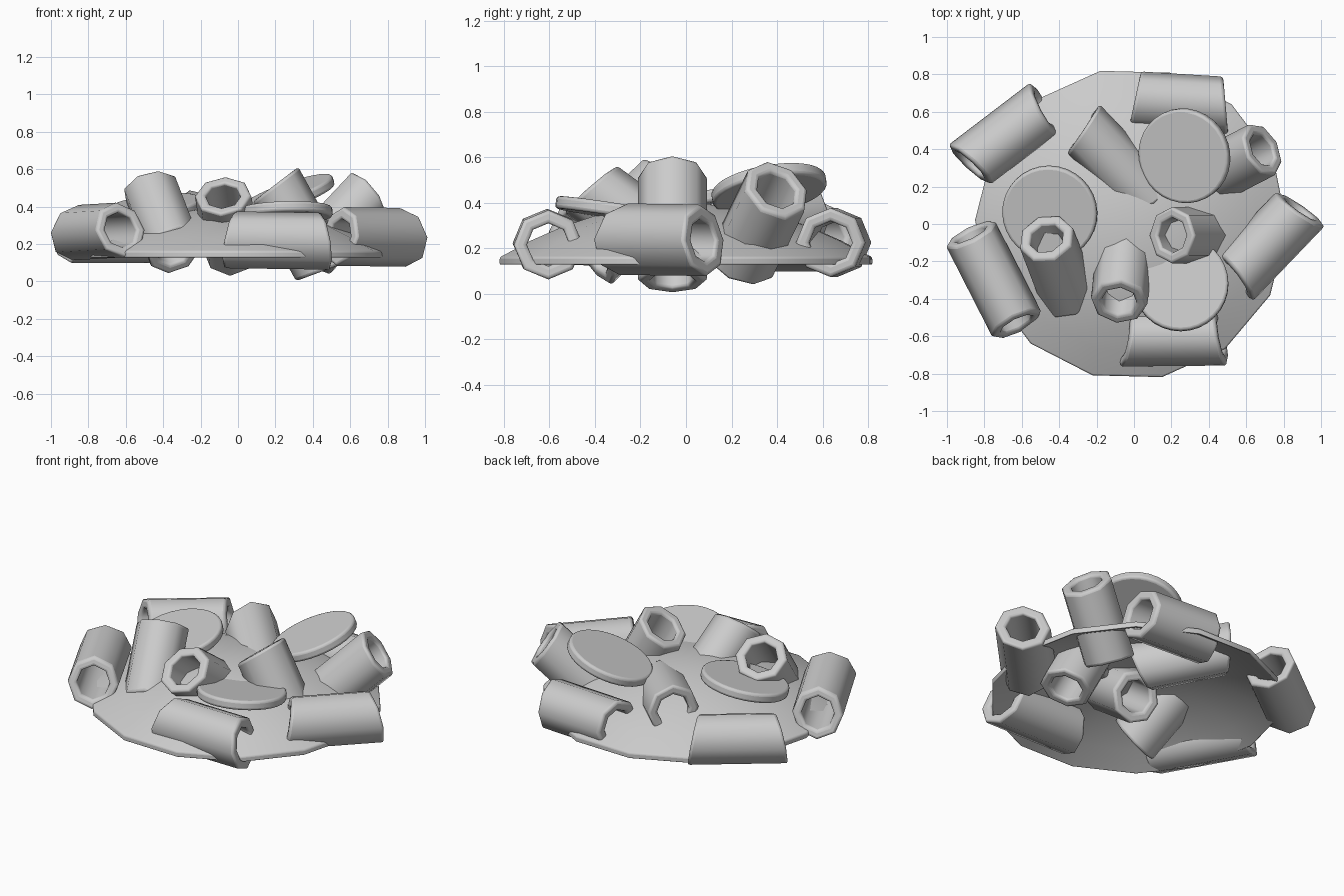
import bpy, bmesh, math
from mathutils import Vector

cube = bpy.data.objects.get("Cube")
if cube:
    bpy.data.objects.remove(cube, do_unlink=True)


def lathe(name, profile, sides, closed=False, slant=0.0, long_side=0):
    """Revolve an (r, z) profile around z; slant lengthens both ends on the long side."""
    bm = bmesh.new()
    rings = []
    toward = math.radians(long_side)
    for r, z in profile:
        count = sides if r > 0 else 1
        angles = [math.tau * i / sides for i in range(count)]
        rings.append([bm.verts.new((r * math.cos(a), r * math.sin(a),
                                    z + math.copysign(slant, z) * r * math.cos(a - toward)))
                      for a in angles])
    pairs = list(zip(rings, rings[1:]))
    if closed:
        pairs.append((rings[-1], rings[0]))
    for a, b in pairs:
        for i in range(sides):
            j = (i + 1) % sides
            quad = [a[i % len(a)], a[j % len(a)], b[j % len(b)], b[i % len(b)]]
            bm.faces.new(list(dict.fromkeys(quad)))
    bmesh.ops.recalc_face_normals(bm, faces=bm.faces)
    mesh = bpy.data.meshes.new(name)
    bm.to_mesh(mesh)
    bm.free()
    obj = bpy.data.objects.new(name, mesh)
    bpy.context.collection.objects.link(obj)
    return obj


def finish(obj, bevel, smooth):
    mod = obj.modifiers.new("Soft edges", 'BEVEL')
    mod.width, mod.segments = bevel, 3
    mod.limit_method, mod.angle_limit = 'ANGLE', math.radians(60)
    bpy.ops.object.select_all(action='DESELECT')
    obj.select_set(True)
    bpy.context.view_layer.objects.active = obj
    bpy.ops.object.shade_smooth_by_angle(angle=math.radians(smooth))


def place(obj, centre, axis):
    obj.location = centre
    obj.rotation_mode = 'QUATERNION'
    obj.rotation_quaternion = Vector(axis).to_track_quat('Z', 'Y')


def tube(name, start, end, slant, long_side, outer=0.152, inner=0.094):
    a, b = Vector(start), Vector(end)
    h = (b - a).length / 2
    wall = [(inner, -h), (outer, -h), (outer, h), (inner, h)]
    obj = lathe(name, wall, 8, True, slant, long_side)
    place(obj, (a + b) / 2, b - a)
    finish(obj, 0.016, 50)


def slice_disc(name, centre, normal, radius=0.255, h=0.028):
    obj = lathe(name, [(0, -h), (radius, -h), (radius, h), (0, h)], 32)
    place(obj, centre, normal)
    finish(obj, 0.015, 40)


# Shallow domed sheet, open underneath
RIM, BASE, RISE, THICK = 0.835, 0.16, 0.24, 0.035


def cap(drop):
    steps = [i / 6 for i in range(7)]
    return [(RIM * t, BASE + RISE * (1 - t * t) - drop) for t in steps]


sheet = lathe("domed_sheet", cap(0) + cap(THICK)[::-1], 14)
sheet.location.x = -0.015
sheet.rotation_euler.z = math.radians(-1.5)
finish(sheet, 0.008, 50)

# Tubes lying around the rim
tube("rim_tube_back_right", (-0.88, 0.317, 0.25), (-0.482, 0.62, 0.25), 0.24, 315)
tube("rim_tube_front_right", (-0.875, -0.05, 0.26), (-0.625, -0.54, 0.275), 0.28, 270, 0.147)
tube("rim_tube_front", (-0.05, -0.61, 0.222), (0.47, -0.605, 0.215), 0.24, 225)
tube("rim_tube_left", (0.54, -0.285, 0.24), (0.89, 0.08, 0.235), 0.22, 225, 0.157)
tube("rim_tube_back", (0.005, 0.665, 0.225), (0.49, 0.635, 0.225), 0.15, 180)

# Tubes standing through the sheet
tube("leaning_tube_right", (-0.47, -0.07, 0.5), (-0.34, -0.41, 0.165), 0.16, 270)
tube("leaning_tube_middle", (0.2, -0.06, 0.518), (0.455, -0.06, 0.055), 0.15, 90)
tube("leaning_tube_front", (-0.08, -0.42, 0.46), (-0.035, -0.02, 0.165), 0.22, 270)
tube("leaning_tube_left", (0.69, 0.4, 0.46), (0.38, 0.24, 0.13), 0.15, 90)
tube("leaning_tube_back", (-0.27, 0.51, 0.335), (0.08, 0.14, 0.25), 0.27, 30)

# Round slices resting on top
slice_disc("slice_right", (-0.45, 0.06, 0.39), (-0.13, -0.2, 1))
slice_disc("slice_back", (0.27, 0.365, 0.46), (-0.35, -0.18, 1))
slice_disc("slice_front", (0.25, -0.32, 0.365), (-0.03, 0.15, 1))
